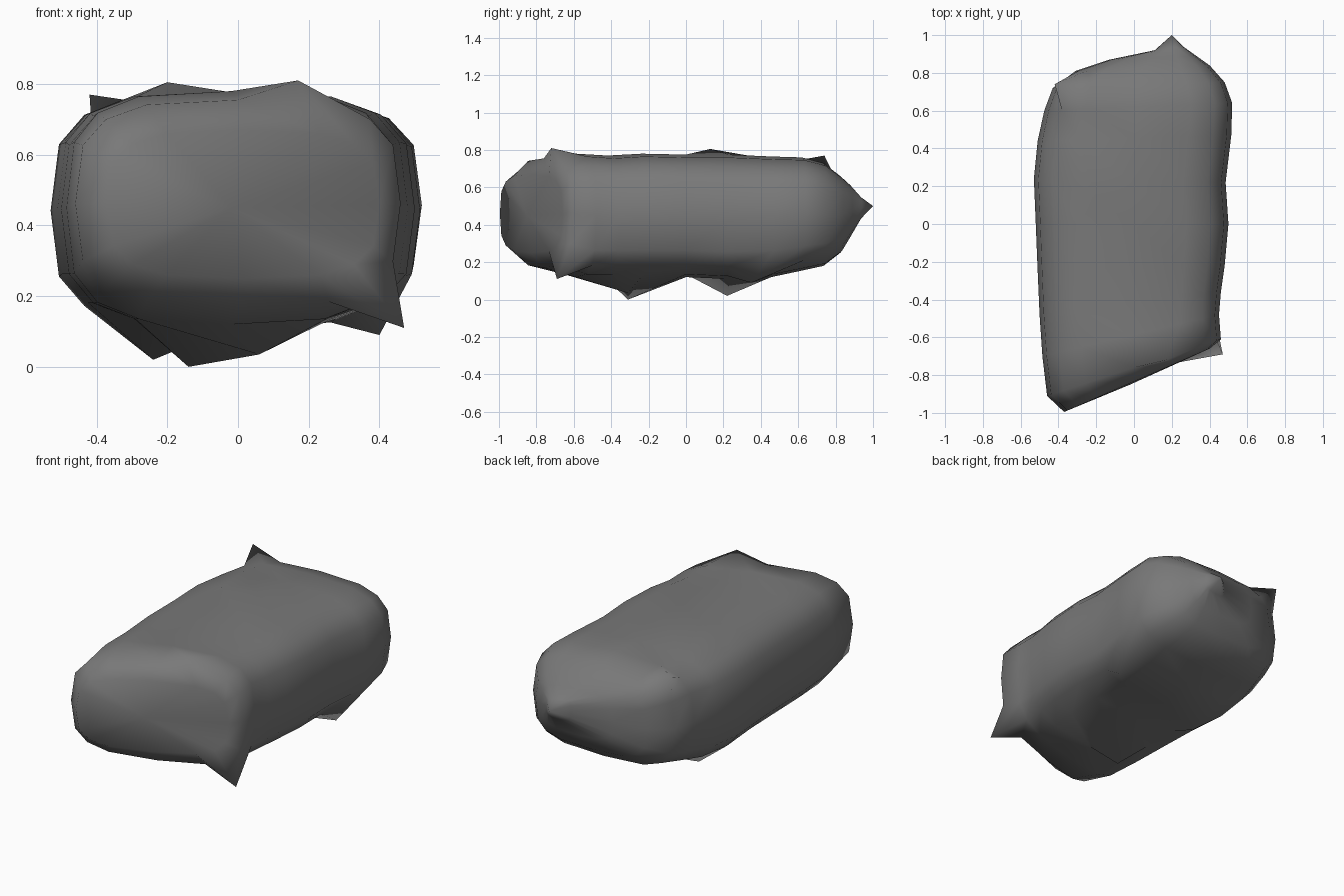
import bpy, bmesh, math
from mathutils import Vector

if "Cube" in bpy.data.objects:
    bpy.data.objects.remove(bpy.data.objects["Cube"])

stone = bpy.data.materials.new("stone grey")
stone.diffuse_color = (0.19, 0.19, 0.19, 1)
stone.use_nodes = True
stone.node_tree.nodes["Principled BSDF"].inputs["Base Color"].default_value = stone.diffuse_color

# Sections, front to back: left x, left y, right x, right y, bottom z, top z
SECTIONS = [
    (-0.37, -0.995, 0.40, -0.66, 0.25, 0.67),
    (-0.46, -0.91, 0.46, -0.61, 0.17, 0.755),
    (-0.485, -0.70, 0.45, -0.48, 0.12, 0.78),
    (-0.50, -0.48, 0.46, -0.36, 0.12, 0.77),
    (-0.51, -0.25, 0.48, -0.22, 0.12, 0.78),
    (-0.52, 0.0, 0.50, 0.0, 0.12, 0.775),
    (-0.53, 0.24, 0.485, 0.22, 0.11, 0.775),
    (-0.51, 0.44, 0.515, 0.47, 0.12, 0.765),
    (-0.475, 0.60, 0.52, 0.64, 0.155, 0.76),
    (-0.43, 0.72, 0.48, 0.75, 0.18, 0.73),
    (-0.31, 0.81, 0.40, 0.84, 0.25, 0.66),
    (-0.13, 0.87, 0.33, 0.89, 0.34, 0.61),
    (0.11, 0.92, 0.26, 0.94, 0.43, 0.55),
]
# Jutting points pulled out of the surface
SPURS = [
    (-0.14, -0.31, 0.0), (0.06, -0.31, 0.035), (-0.24, 0.22, 0.02),
    (0.40, 0.35, 0.09), (0.47, -0.69, 0.11), (0.17, -0.72, 0.81),
    (-0.20, 0.13, 0.805), (-0.42, 0.74, 0.77),
]
SIDES = 16
ROUND = 0.6


def spow(v):
    return math.copysign(abs(v) ** ROUND, v)


# Boulder body: loft of rounded-box sections with slanted front
bm = bmesh.new()
rings = []
for xl, yl, xr, yr, zb, zt in SECTIONS:
    ring = []
    for i in range(SIDES):
        a = 2 * math.pi * i / SIDES
        t = (spow(math.cos(a)) + 1) / 2
        z = (zb + zt) / 2 + (zt - zb) / 2 * spow(math.sin(a))
        ring.append(bm.verts.new((xl + (xr - xl) * t, yl + (yr - yl) * t, z)))
    rings.append(ring)
for r, s in zip(rings, rings[1:]):
    for i in range(SIDES):
        j = (i + 1) % SIDES
        bm.faces.new((r[i], r[j], s[j], s[i]))

# End caps: slightly bulged front wall and pointed back tip
for ring, p in ((rings[0], (-0.02, -0.85, 0.45)), (rings[-1], (0.2, 1.0, 0.5))):
    c = bm.verts.new(p)
    for i in range(SIDES):
        bm.faces.new((ring[i], ring[(i + 1) % SIDES], c))

# Pull the closest free point out to each spur
used = set()
for p in SPURS:
    v = min((v for v in bm.verts if v not in used),
            key=lambda v: (v.co - Vector(p)).length)
    v.co = p
    used.add(v)

bmesh.ops.recalc_face_normals(bm, faces=bm.faces[:])
for f in bm.faces:
    f.smooth = True
mesh = bpy.data.meshes.new("boulder")
bm.to_mesh(mesh)
bm.free()
mesh.materials.append(stone)
bpy.context.collection.objects.link(bpy.data.objects.new("boulder", mesh))
